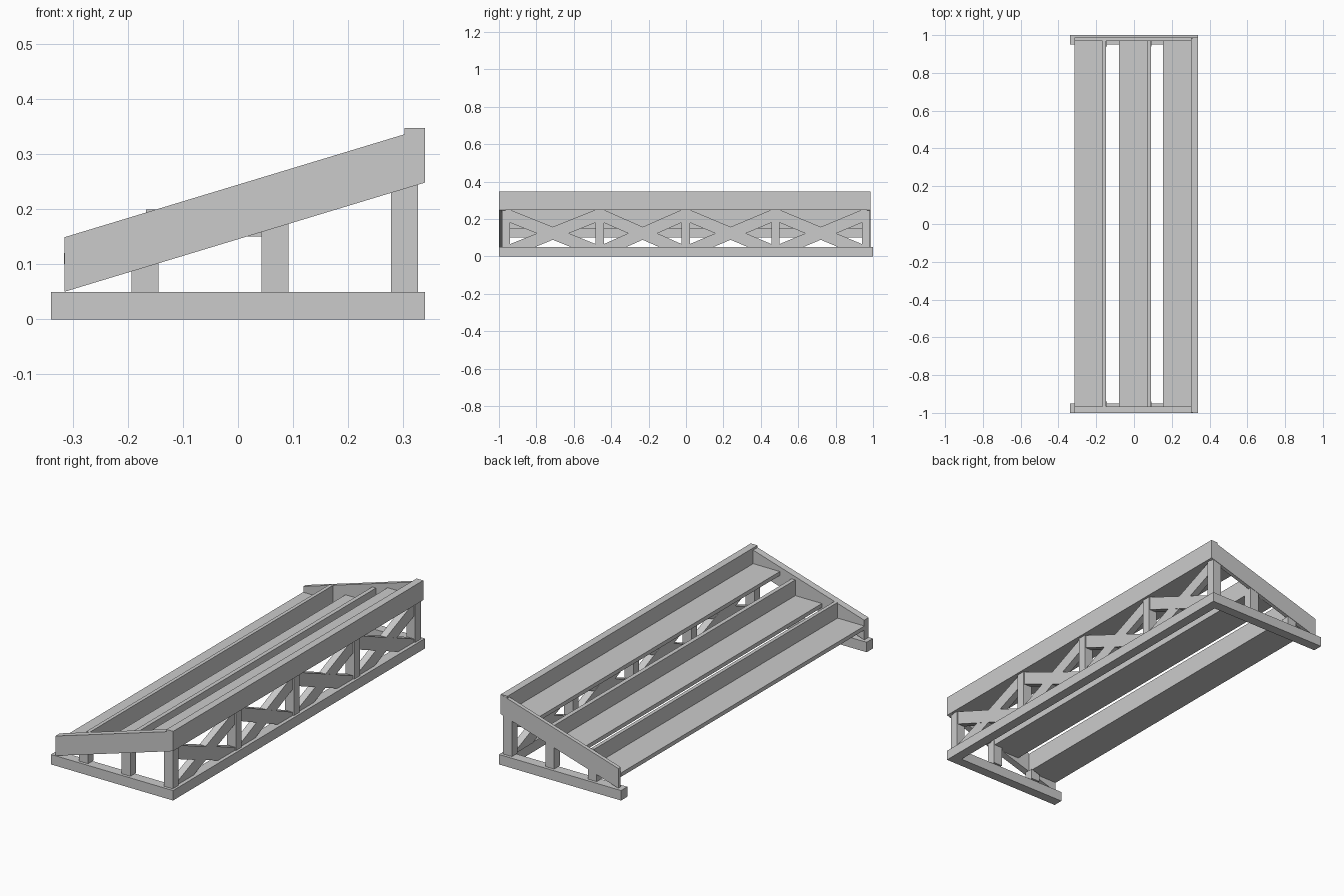
import bpy

if "Cube" in bpy.data.objects:
    bpy.data.objects.remove(bpy.data.objects["Cube"])


def mesh_object(name, verts, faces):
    mesh = bpy.data.meshes.new(name)
    mesh.from_pydata(verts, [], faces)
    mesh.update()
    obj = bpy.data.objects.new(name, mesh)
    bpy.context.collection.objects.link(obj)
    return obj


def prism(name, profile, axis, a, b):
    """Extrude a 2D profile, (x, z) along axis y or (y, z) along axis x."""
    n = len(profile)
    area = sum(profile[i][0] * profile[(i + 1) % n][1]
               - profile[(i + 1) % n][0] * profile[i][1] for i in range(n))
    # order the profile so that the face normals point outwards
    if (area > 0) != (axis == 'x'):
        profile = profile[::-1]
    verts = [(d, p, q) if axis == 'x' else (p, d, q)
             for d in (a, b) for p, q in profile]
    faces = [tuple(reversed(range(n))), tuple(range(n, 2 * n))]
    faces += [(i, (i + 1) % n, (i + 1) % n + n, i + n) for i in range(n)]
    return mesh_object(name, verts, faces)


def box(name, x0, x1, y0, y1, z0, z1):
    return prism(name, [(x0, z0), (x1, z0), (x1, z1), (x0, z1)], 'y', y0, y1)


def under(x):
    """Height of the underside of the sloping side boards."""
    return 0.05 + (x + 0.315) * 0.198 / 0.654


# Base: two end rails and one back rail
box("base_end_rail_near", -0.339, 0.339, -1, -0.95, 0, 0.05)
box("base_end_rail_far", -0.339, 0.339, 0.95, 1, 0, 0.05)
box("base_back_rail", 0.289, 0.339, -0.95, 0.95, 0, 0.05)

# Sloping side boards
side = [(-0.315, 0.05), (0.339, 0.248), (0.339, 0.347), (-0.315, 0.149)]
prism("side_board_near", side, 'y', -1, -0.965)
prism("side_board_far", side, 'y', 0.968, 0.987)

# Three stepped shelves, each a tread with an upright back
steps = [(-0.316, -0.167, -0.149, 0.10),
         (-0.08, 0.068, 0.089, 0.15),
         (0.154, 0.302, 0.339, 0.248)]
for i, (x0, x1, x2, z) in enumerate(steps):
    last = i == 2
    box(f"tread_{i + 1}", x0, x1, -0.965, 0.968, z, z + 0.02)
    box(f"tread_back_{i + 1}", x1, x2, -0.999 if last else -0.965,
        0.986 if last else 0.968, z, z + 0.099)

# Short posts below the side boards
for label, y0, y1 in (("near", -0.985, -0.94), ("far", 0.94, 0.985)):
    for i, x in enumerate((-0.193, 0.043)):
        prism(f"side_post_{label}_{i + 1}",
              [(x, 0.05), (x + 0.049, 0.05), (x + 0.049, under(x + 0.049)),
               (x, under(x))], 'y', y0, y1)

# Row of back posts
posts = [-0.985, -0.484, -0.024, 0.456, 0.94]
for i, y in enumerate(posts):
    box(f"back_post_{i + 1}", 0.278, 0.327, y, y + 0.045, 0.05, 0.249)

# Crossed braces in each bay between the back posts
for i in range(4):
    y0, y1 = posts[i] + 0.045, posts[i + 1]
    mid, half = (y0 + y1) / 2, (y1 - y0) / 2
    for s, label in ((1, "a"), (-1, "b")):
        shape = [(-half, 0.249), (-half, 0.18), (0.42 * half, 0.05),
                 (half, 0.05), (half, 0.066)]
        prism(f"brace_{i + 1}{label}", [(mid + s * y, z) for y, z in shape],
              'x', 0.284 if s > 0 else 0.285, 0.321 if s > 0 else 0.32)
